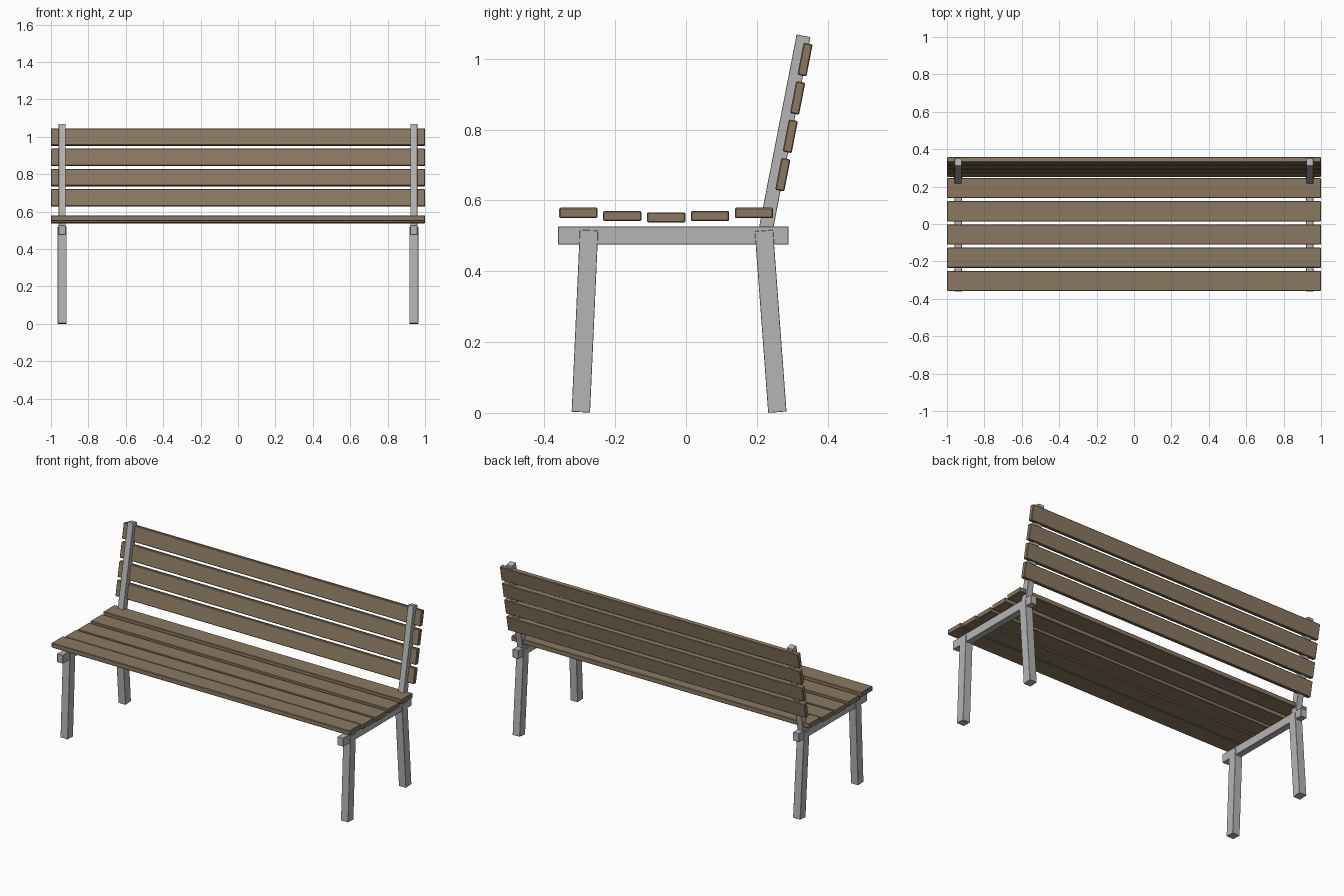
import bpy
import math
from mathutils import Vector

cube = bpy.data.objects.get("Cube")
if cube:
    bpy.data.objects.remove(cube, do_unlink=True)


def make_material(name, color):
    mat = bpy.data.materials.new(name)
    mat.use_nodes = True
    mat.diffuse_color = color
    mat.node_tree.nodes["Principled BSDF"].inputs["Base Color"].default_value = color
    return mat


wood = make_material("brown wood", (0.26, 0.19, 0.12, 1))
metal = make_material("grey metal", (0.46, 0.46, 0.46, 1))


def box(name, size, center, tilt, mat, bevel):
    """Bevelled box, tilted about the x axis."""
    bpy.ops.mesh.primitive_cube_add(size=1, location=center)
    ob = bpy.context.object
    ob.name = name
    ob.scale = size
    bpy.ops.object.transform_apply(location=False, rotation=False, scale=True)
    ob.rotation_euler.x = tilt
    ob.data.materials.append(mat)
    mod = ob.modifiers.new("edge", 'BEVEL')
    mod.width = bevel
    mod.segments = 1
    return ob


def bar(name, x, start, end, width, depth):
    """Square bar between two (y, z) points."""
    a, b = Vector(start), Vector(end)
    d = b - a
    mid = (a + b) / 2
    tilt = -math.atan2(d.x, d.y)
    return box(name, (width, depth, d.length), (x, mid.x, mid.y), tilt, metal, 0.001)


# Side frames: legs, seat rail and leaning back post
for side, x in (("left", 0.94), ("right", -0.94)):
    bar("front_leg_" + side, x, (-0.297, 0.002), (-0.274, 0.516), 0.048, 0.052)
    bar("rear_leg_" + side, x, (0.258, 0.002), (0.22, 0.515), 0.048, 0.052)
    bar("back_post_" + side, x, (0.223, 0.505), (0.332, 1.065), 0.038, 0.04)
    box("seat_rail_" + side, (0.04, 0.652, 0.052), (x, -0.036, 0.501), 0, metal, 0.002)

# Seat slats in a shallow dish
for i, z in enumerate((0.565, 0.556, 0.552, 0.556, 0.565)):
    box(f"seat_slat_{i + 1}", (2, 0.108, 0.029), (0, -0.304 + 0.124 * i, z), 0, wood, 0.003)

# Back slats behind the posts
lean = -math.atan2(0.109, 0.56)
for i in range(4):
    center = (0, 0.2735 + 0.0209 * i, 0.673 + 0.1083 * i)
    box(f"back_slat_{i + 1}", (2, 0.026, 0.092), center, lean, wood, 0.003)
